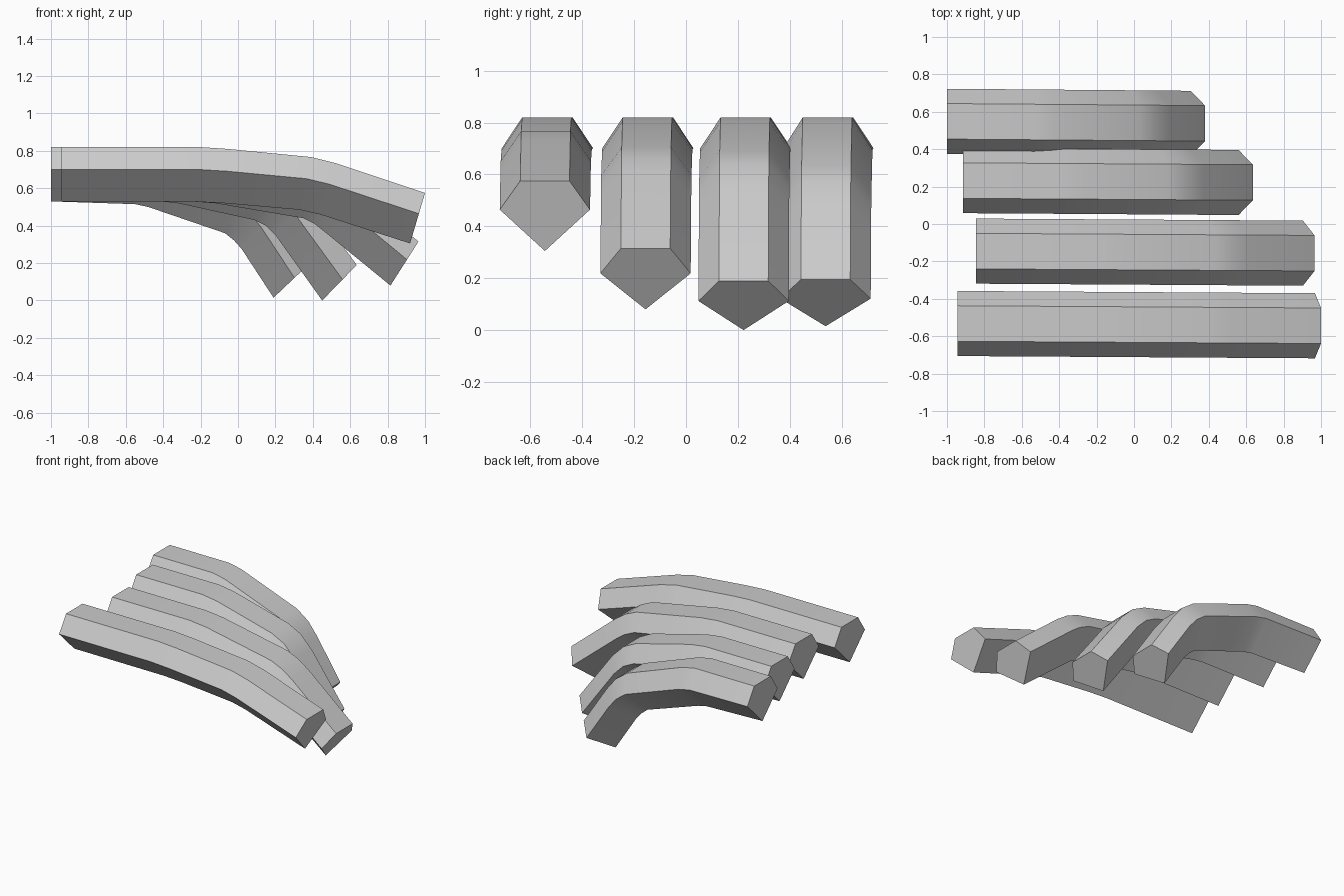
import bpy, bmesh, math

if "Cube" in bpy.data.objects:
    bpy.data.objects.remove(bpy.data.objects["Cube"])

grey = bpy.data.materials.new("plain grey")
grey.diffuse_color = (0.6, 0.6, 0.6, 1)
grey.use_nodes = True
grey.node_tree.nodes["Principled BSDF"].inputs["Base Color"].default_value = grey.diffuse_color

HALF_TOP, HALF_WIDTH, SHOULDER = 0.095, 0.174, 0.41


def finger(name, y0, y1, stations):
    """Sweep a five-sided section along paired (top x, z, bottom x, z) stations."""
    bm = bmesh.new()
    x_start, x_end = stations[0][0], stations[-1][0]
    rings = []
    for tx, tz, bx, bz in stations:
        y = y0 + (y1 - y0) * (tx - x_start) / (x_end - x_start)
        mx, mz = tx + (bx - tx) * SHOULDER, tz + (bz - tz) * SHOULDER
        section = [(tx, y - HALF_TOP, tz), (tx, y + HALF_TOP, tz),
                   (mx, y + HALF_WIDTH, mz), (bx, y, bz),
                   (mx, y - HALF_WIDTH, mz)]
        rings.append([bm.verts.new(p) for p in section])
    for a, b in zip(rings, rings[1:]):
        for i in range(5):
            j = (i + 1) % 5
            bm.faces.new((a[i], a[j], b[j], b[i]))
    bm.faces.new(rings[0])
    bm.faces.new(rings[-1])
    bmesh.ops.recalc_face_normals(bm, faces=bm.faces)
    mesh = bpy.data.meshes.new(name)
    bm.to_mesh(mesh)
    bm.free()
    mesh.materials.append(grey)
    obj = bpy.data.objects.new(name, mesh)
    bpy.context.collection.objects.link(obj)
    bpy.ops.object.select_all(action='DESELECT')
    obj.select_set(True)
    bpy.context.view_layer.objects.active = obj
    bpy.ops.object.shade_smooth_by_angle(angle=math.radians(30))


# Straightest finger, at the front
finger("index_finger", -0.532, -0.544, [
    (-0.945, 0.82, -0.945, 0.53), (-0.20, 0.82, -0.22, 0.528),
    (-0.05, 0.81, -0.07, 0.52), (0.39, 0.767, 0.33, 0.485),
    (0.52, 0.735, 0.44, 0.46), (1.0, 0.575, 0.92, 0.305)])

# Longer curl
finger("middle_finger", -0.145, -0.156, [
    (-0.845, 0.82, -0.845, 0.53), (-0.22, 0.82, -0.25, 0.53),
    (-0.08, 0.805, -0.12, 0.52), (0.44, 0.705, 0.35, 0.44),
    (0.53, 0.665, 0.41, 0.41), (0.61, 0.61, 0.46, 0.37),
    (0.965, 0.315, 0.815, 0.08)])

# Strong curl
finger("ring_finger", 0.232, 0.222, [
    (-0.915, 0.82, -0.915, 0.53), (-0.38, 0.82, -0.41, 0.53),
    (-0.26, 0.803, -0.32, 0.52), (0.18, 0.69, 0.09, 0.43),
    (0.28, 0.64, 0.15, 0.40), (0.37, 0.55, 0.20, 0.35),
    (0.635, 0.19, 0.45, 0.0)])

# Strong curl, at the back
finger("little_finger", 0.549, 0.538, [
    (-1.0, 0.82, -1.0, 0.53), (-0.52, 0.82, -0.55, 0.515),
    (-0.42, 0.80, -0.48, 0.50), (0.03, 0.635, -0.07, 0.36),
    (0.12, 0.57, -0.02, 0.32), (0.195, 0.475, 0.02, 0.275),
    (0.38, 0.195, 0.19, 0.015)])
